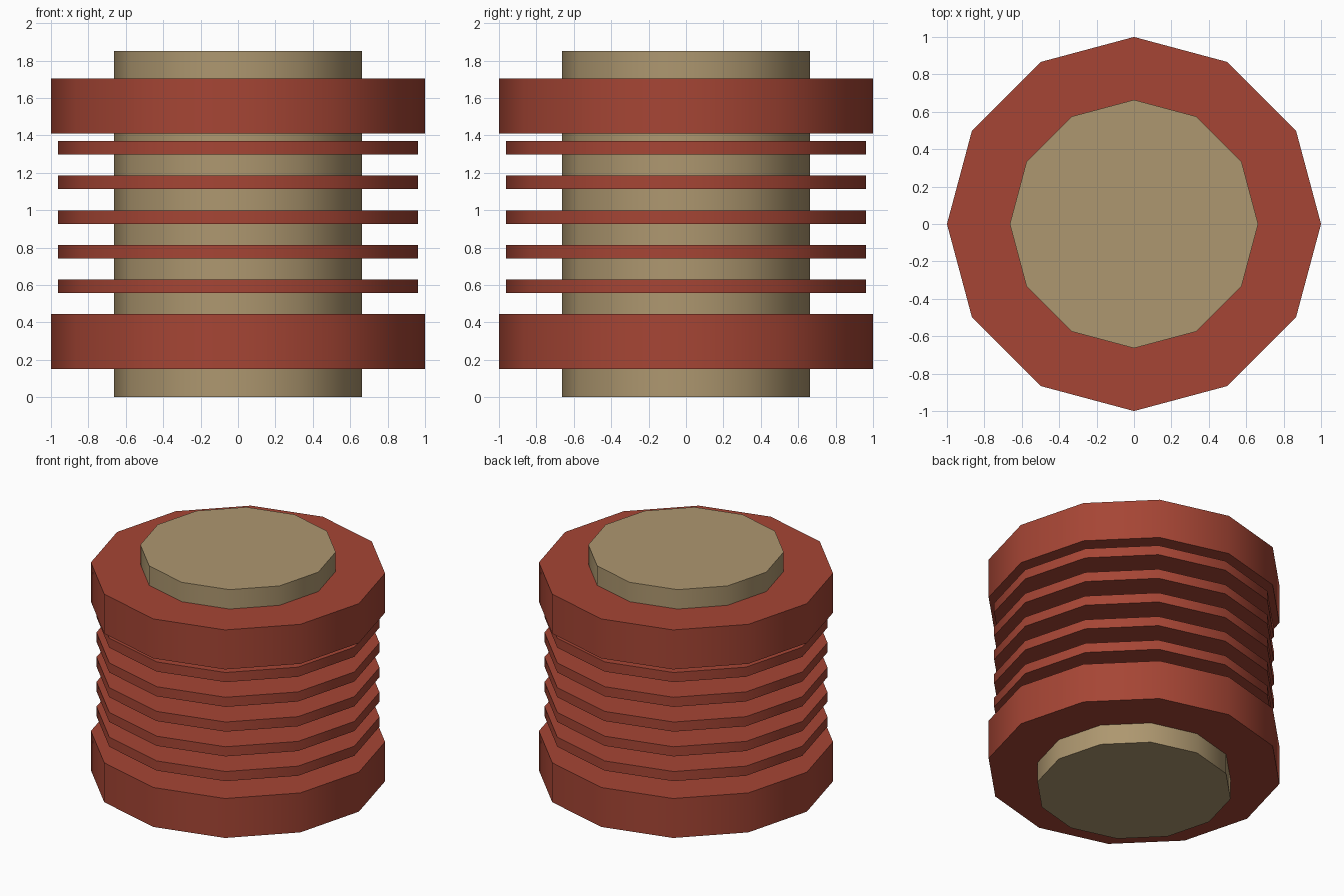
import bpy
import math

if "Cube" in bpy.data.objects:
    bpy.data.objects.remove(bpy.data.objects["Cube"])


def material(name, color):
    mat = bpy.data.materials.new(name)
    mat.diffuse_color = (*color, 1)
    mat.use_nodes = True
    mat.node_tree.nodes["Principled BSDF"].inputs["Base Color"].default_value = mat.diffuse_color
    return mat


TAN = material("tan", (0.42, 0.31, 0.16))
RED = material("red", (0.38, 0.06, 0.035))


def disc(name, radius, z0, z1, mat):
    """Twelve-sided solid cylinder from z0 to z1, smooth around its side."""
    bpy.ops.mesh.primitive_cylinder_add(
        vertices=12, radius=radius, depth=z1 - z0, location=(0, 0, (z0 + z1) / 2))
    obj = bpy.context.object
    obj.name = name
    obj.data.materials.append(mat)
    bpy.ops.object.shade_smooth_by_angle(angle=math.radians(40))
    return obj


# Central core
disc("core", 0.664, 0, 1.85, TAN)

# Thick end flanges
disc("lower_flange", 1.0, 0.15, 0.445, RED)
disc("upper_flange", 1.0, 1.41, 1.705, RED)

# Thin fins between the flanges
for i in range(5):
    z = 0.593 + i * 0.185
    disc(f"fin_{i + 1}", 0.962, z - 0.036, z + 0.036, RED)
